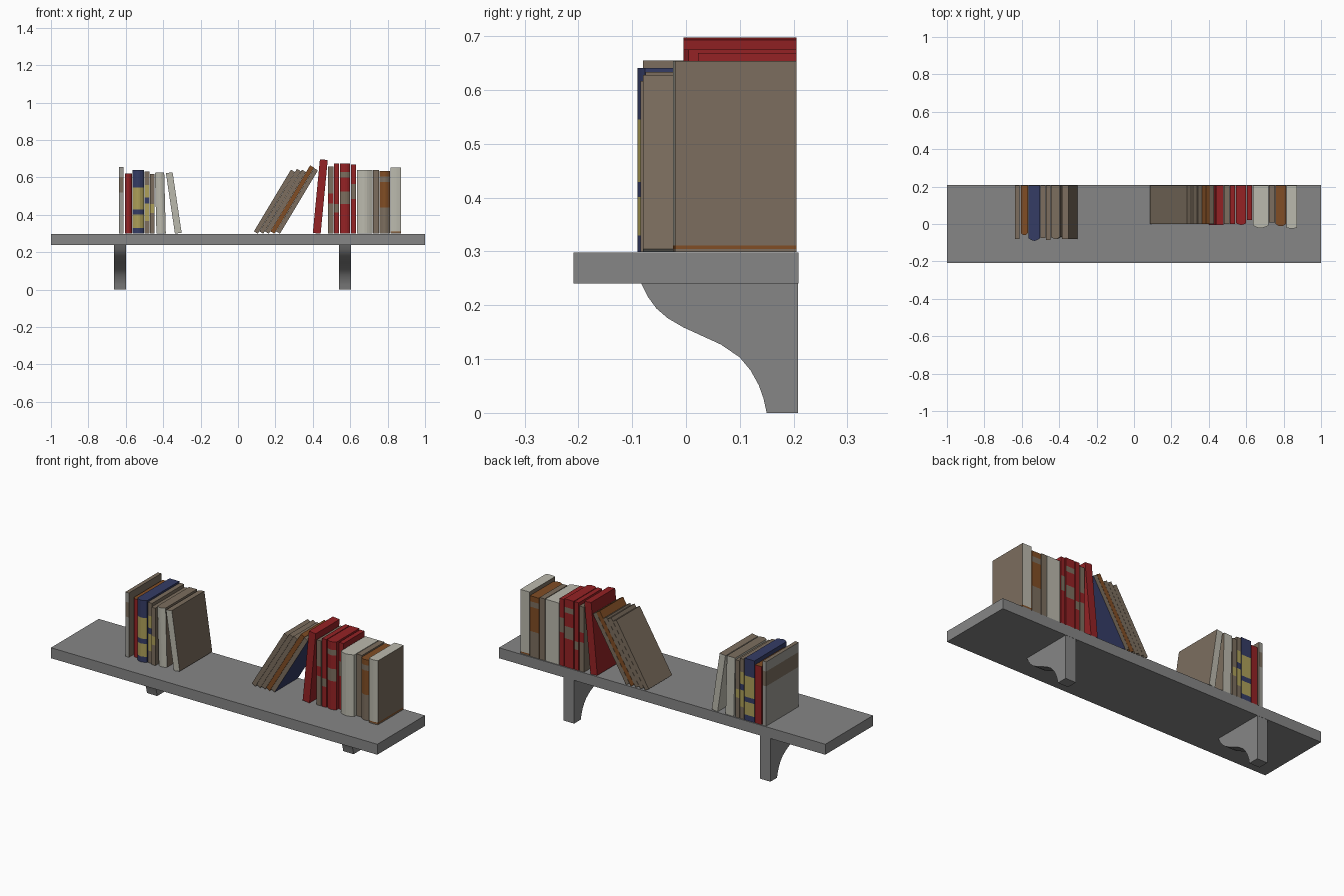
import bpy, bmesh, math

if "Cube" in bpy.data.objects:
    bpy.data.objects.remove(bpy.data.objects["Cube"])

COLOURS = {
    "shelf_grey": (0.24, 0.24, 0.24),
    "taupe": (0.20, 0.155, 0.112),
    "ivory": (0.50, 0.49, 0.42),
    "red": (0.30, 0.016, 0.018),
    "brown": (0.22, 0.075, 0.018),
    "navy": (0.035, 0.045, 0.13),
    "yellow": (0.42, 0.35, 0.10),
    "pale_grey": (0.34, 0.33, 0.30),
}
NAMES = list(COLOURS)
MATS = {}
for n, c in COLOURS.items():
    MATS[n] = bpy.data.materials.new(n)
    MATS[n].diffuse_color = (*c, 1)


def finish(name, bm, mats):
    bmesh.ops.recalc_face_normals(bm, faces=bm.faces)
    me = bpy.data.meshes.new(name)
    bm.to_mesh(me)
    bm.free()
    for m in mats:
        me.materials.append(MATS[m])
    ob = bpy.data.objects.new(name, me)
    bpy.context.collection.objects.link(ob)
    return ob


# Shelf board
bm = bmesh.new()
bmesh.ops.create_cube(bm, size=1)
for v in bm.verts:
    v.co = (v.co.x * 2, v.co.y * 0.418, 0.269 + v.co.z * 0.058)
finish("shelf_board", bm, ["shelf_grey"])

# Curved brackets, profile in y-z extruded along x
CURVE = [(-0.083, 0.24), (-0.071, 0.216), (-0.055, 0.194), (-0.034, 0.176),
         (-0.005, 0.159), (0.03, 0.143), (0.065, 0.127), (0.1, 0.103),
         (0.12, 0.079), (0.135, 0.052), (0.144, 0.027), (0.15, 0.0)]


def bracket(name, x0, x1):
    bm = bmesh.new()
    f = bm.faces.new([bm.verts.new((x0, y, z))
                      for y, z in CURVE + [(0.208, 0), (0.208, 0.24)]])
    r = bmesh.ops.extrude_face_region(bm, geom=[f])
    for v in r["geom"]:
        if isinstance(v, bmesh.types.BMVert):
            v.co.x = x1
    ob = finish(name, bm, ["shelf_grey"])
    bpy.context.view_layer.objects.active = ob
    ob.select_set(True)
    bpy.ops.object.shade_smooth_by_angle(angle=math.radians(35))
    ob.select_set(False)


bracket("left_bracket", -0.663, -0.60)
bracket("right_bracket", 0.54, 0.604)


def book(name, x, t, h, yf, bands, left=None, right=None, top=None, lean=0, r=0.0):
    """x: left bottom edge, t: thickness, h: height, yf: spine y,
    bands: [(top fraction, colour)], left/right: colour or one per band."""
    n = 6 if r else 1
    prof = [(0, 0.205)]
    prof += [(t * i / n, yf + r * (1 - math.sin(math.pi * i / n))) for i in range(n + 1)]
    prof += [(t, 0.205)]
    a = math.radians(lean)
    ca, sa = math.cos(a), math.sin(a)
    piv = t if lean >= 0 else 0          # corner resting on the shelf
    px = x + piv * ca

    def place(u, y, w):
        u -= piv
        return (px + u * ca + w * sa, y, 0.299 - u * sa + w * ca)

    bm = bmesh.new()
    rings = [[bm.verts.new(place(u, y, h * fr)) for u, y in prof]
             for fr in [0] + [b[0] for b in bands]]

    def pick(c, k):
        return bands[k][1] if c is None else c if isinstance(c, str) else c[k]

    m = len(prof)
    for k in range(len(bands)):
        for i in range(m):
            j = (i + 1) % m
            f = bm.faces.new((rings[k][i], rings[k][j], rings[k + 1][j], rings[k + 1][i]))
            col = pick(left, k) if i == 0 else pick(right, k) if i == m - 2 else bands[k][1]
            f.material_index = NAMES.index(col)
    bm.faces.new(rings[0]).material_index = NAMES.index(bands[0][1])
    bm.faces.new(rings[-1]).material_index = NAMES.index(top or bands[-1][1])
    finish(name, bm, NAMES)


def solid(c):
    return [(1, c)]


# Left group of books
book("left_book_1", -0.635, 0.022, 0.356, -0.08,
     [(0.62, "pale_grey"), (0.85, "taupe"), (1, "pale_grey")], right="taupe", top="taupe")
book("left_book_2", -0.605, 0.038, 0.322, -0.06, solid("red"), top="brown", r=0.012)
book("left_book_3", -0.563, 0.06, 0.342, -0.09,
     [(0.09, "navy"), (0.3, "yellow"), (0.38, "navy"), (0.72, "yellow"), (1, "navy")],
     left="navy", right="navy", r=0.014)
book("left_book_4", -0.500, 0.026, 0.334, -0.075,
     [(0.2, "taupe"), (0.48, "yellow"), (0.58, "navy"), (0.78, "yellow"), (1, "taupe")],
     left="taupe", right="taupe")
book("left_book_5", -0.471, 0.024, 0.318, -0.085,
     [(0.35, "taupe"), (0.5, "yellow"), (1, "taupe")], left="taupe", right="taupe")
book("left_book_6", -0.436, 0.05, 0.326, -0.08, solid("ivory"),
     right="taupe", top="taupe", lean=-1.5, r=0.01)
book("left_book_7", -0.337, 0.036, 0.327, -0.08,
     solid("ivory"), right="taupe", top="taupe", lean=-8.5)

# Leaning stack
for i, (c, h, rt) in enumerate([("taupe", 0.385, "taupe"), ("taupe", 0.39, "taupe"),
                                ("taupe", 0.385, "taupe"), ("brown", 0.412, "brown"),
                                ("taupe", 0.395, "navy")]):
    book(f"leaning_book_{i + 1}", 0.085 + i * 0.0295, 0.0245, h, 0.0, solid(c),
         right=rt, lean=31)

# Right group of books
book("right_book_1", 0.40, 0.042, 0.396, -0.005, solid("red"), lean=5.5)
book("right_book_2", 0.482, 0.028, 0.36, 0.0,
     [(0.45, "taupe"), (0.6, "red"), (1, "taupe")], left="taupe", right="taupe")
book("right_book_3", 0.514, 0.027, 0.376, 0.0,
     [(0.3, "red"), (0.42, "taupe"), (1, "red")], left="red", right="red")
book("right_book_4", 0.545, 0.055, 0.376, -0.005,
     [(0.42, "red"), (0.6, "taupe"), (0.8, "red"), (0.88, "taupe"), (1, "red")],
     left="red", right="red", r=0.01)
book("right_book_5", 0.605, 0.026, 0.37, 0.022,
     [(0.5, "red"), (0.72, "taupe"), (1, "red")], left="red", right="red")
book("right_book_6", 0.636, 0.082, 0.342, -0.022, solid("ivory"), r=0.014)
book("right_book_7", 0.722, 0.032, 0.342, 0.008, solid("taupe"))
book("right_book_8", 0.757, 0.056, 0.336, -0.012,
     [(0.42, "taupe"), (0.82, "brown"), (0.91, "taupe"), (1, "brown")],
     left="brown", right="brown", r=0.012)
book("right_book_9", 0.816, 0.056, 0.355, -0.024,
     [(0.015, "taupe"), (0.035, "brown"), (1, "ivory")],
     left=["taupe", "taupe", "taupe"], right=["taupe", "brown", "taupe"], r=0.004)

for m in bpy.data.materials:
    if m.users and not m.is_grease_pencil:
        m.use_nodes = True
        m.node_tree.nodes["Principled BSDF"].inputs["Base Color"].default_value = m.diffuse_color
